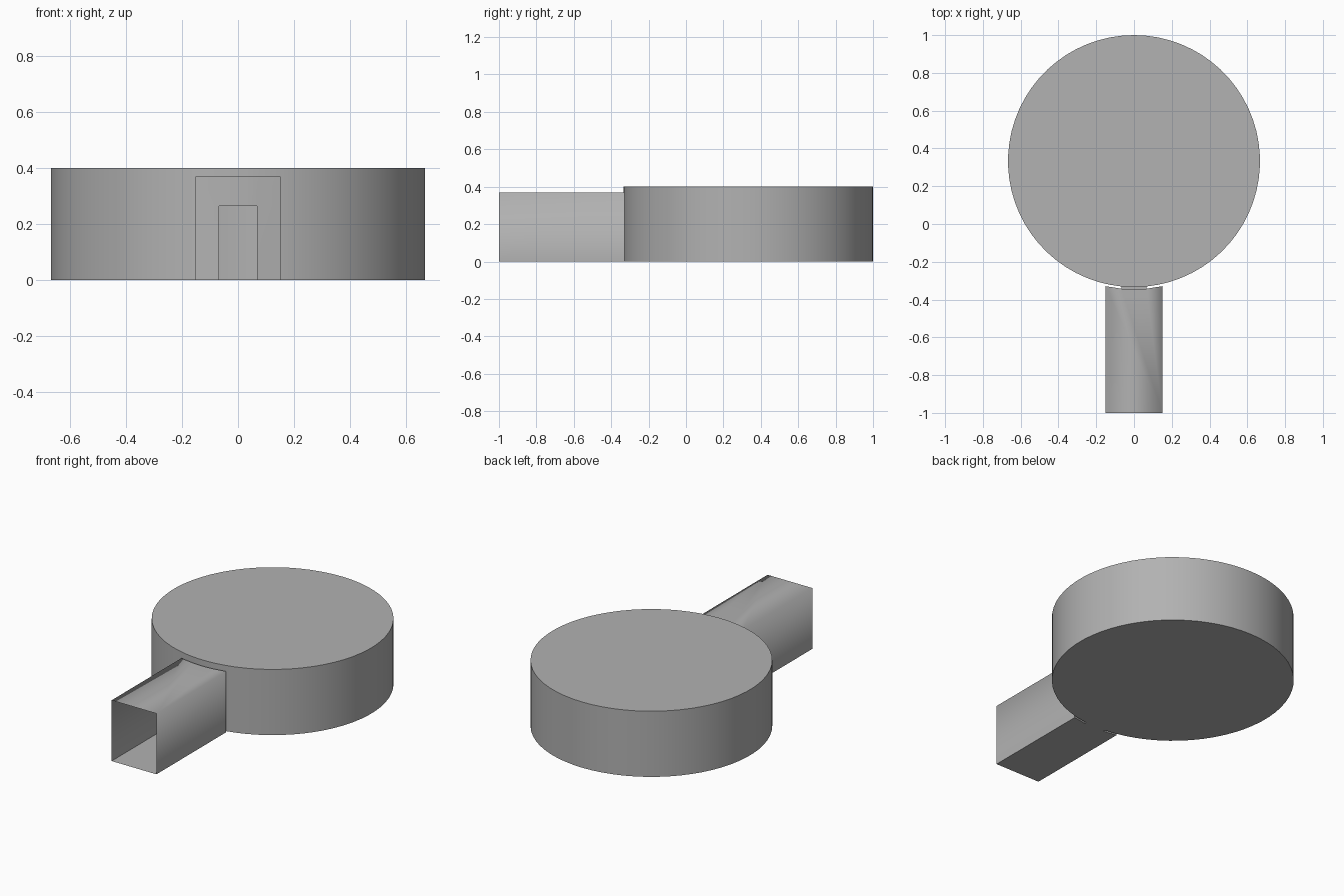
import bpy, math

if "Cube" in bpy.data.objects:
    bpy.data.objects.remove(bpy.data.objects["Cube"])

CY, R, H = 0.333, 0.667, 0.40        # round room
GAP = 0.012                          # wall thickness between room and passage
W, PH, FRONT = 0.151, 0.37, -1.0     # passage half width, height, front end
DW, DH = 0.067, 0.265                # doorway half width and height

grey = bpy.data.materials.new("mid_grey")
grey.diffuse_color = (0.445, 0.445, 0.445, 1)
grey.use_nodes = True
grey.node_tree.nodes["Principled BSDF"].inputs["Base Color"].default_value = grey.diffuse_color


def add(name, verts, faces, angle):
    mesh = bpy.data.meshes.new(name)
    mesh.from_pydata(verts, [], faces)
    mesh.materials.append(grey)
    mesh.update()
    ob = bpy.data.objects.new(name, mesh)
    bpy.context.collection.objects.link(ob)
    bpy.ops.object.select_all(action='DESELECT')
    bpy.context.view_layer.objects.active = ob
    ob.select_set(True)
    bpy.ops.object.shade_smooth_by_angle(angle=math.radians(angle))
    return ob


def arc(r, xs):
    """Plan points on the front side of a circle round the room centre."""
    return [(x, CY - math.sqrt(r * r - x * x)) for x in xs]


def wall(path, top, closed=False):
    """Upright wall along a plan path, leaving the doorway open."""
    n = len(path)
    verts = [(x, y, z) for z in (0, DH, top) for x, y in path]
    faces = []
    for i in range(n if closed else n - 1):
        j = (i + 1) % n
        mx, my = (path[i][0] + path[j][0]) / 2, (path[i][1] + path[j][1]) / 2
        for k in (0, 1):
            if k == 0 and abs(mx) < DW and my < 0:
                continue
            faces.append((k * n + i, k * n + j, (k + 1) * n + j, (k + 1) * n + i))
    return verts, faces


door_xs = [DW * t for t in (-1, -0.5, 0, 0.5, 1)]

# Round room: wall with doorway, flat roof and floor
half = math.asin(DW / R)
SEG = 64
start, sweep = -math.pi / 2 + half, 2 * math.pi - 2 * half
ring = arc(R, door_xs)
for i in range(1, SEG):
    a = start + sweep * i / SEG
    ring.append((R * math.cos(a), CY + R * math.sin(a)))
verts, faces = wall(ring, H, closed=True)
n = len(ring)
faces += [tuple(range(2 * n, 3 * n)), tuple(reversed(range(n)))]
add("round_room", verts, faces, 30)

# Passage end wall, concentric with the room
end = arc(R + GAP, [-W] + door_xs + [W])
verts, faces = wall(end, PH)
add("passage_end_wall", verts, faces, 30)

# Passage sides and roof, one softly shaded sheet open at the front
m = len(end)
yr = end[0][1]
verts = [(-W, FRONT, 0), (W, FRONT, 0), (-W, yr, 0), (W, yr, 0),
         (-W, FRONT, PH), (W, FRONT, PH)] + [(x, y, PH) for x, y in end]
first, last = 6, 5 + m
faces = [(2, 0, 4, first), (1, 3, last, 5),
         (4, 5) + tuple(range(last, first - 1, -1))]
add("passage_shell", verts, faces, 120)

# Passage floor
verts = [(-W, FRONT, 0), (W, FRONT, 0)] + [(x, y, 0) for x, y in reversed(end)]
add("passage_floor", verts, [tuple(reversed(range(len(verts))))], 30)

# Doorway lining through the gap: jambs, lintel and sill
outer, inner = arc(R + GAP, door_xs), arc(R, door_xs)


def profile(pts):
    return ([(x, y, 0) for x, y in pts]
            + [(x, y, DH) for x, y in reversed(pts)])


verts = profile(outer) + profile(inner)
c = 2 * len(door_xs)
faces = [(i, (i + 1) % c, c + (i + 1) % c, c + i) for i in range(c)]
add("doorway_lining", verts, faces, 30)
